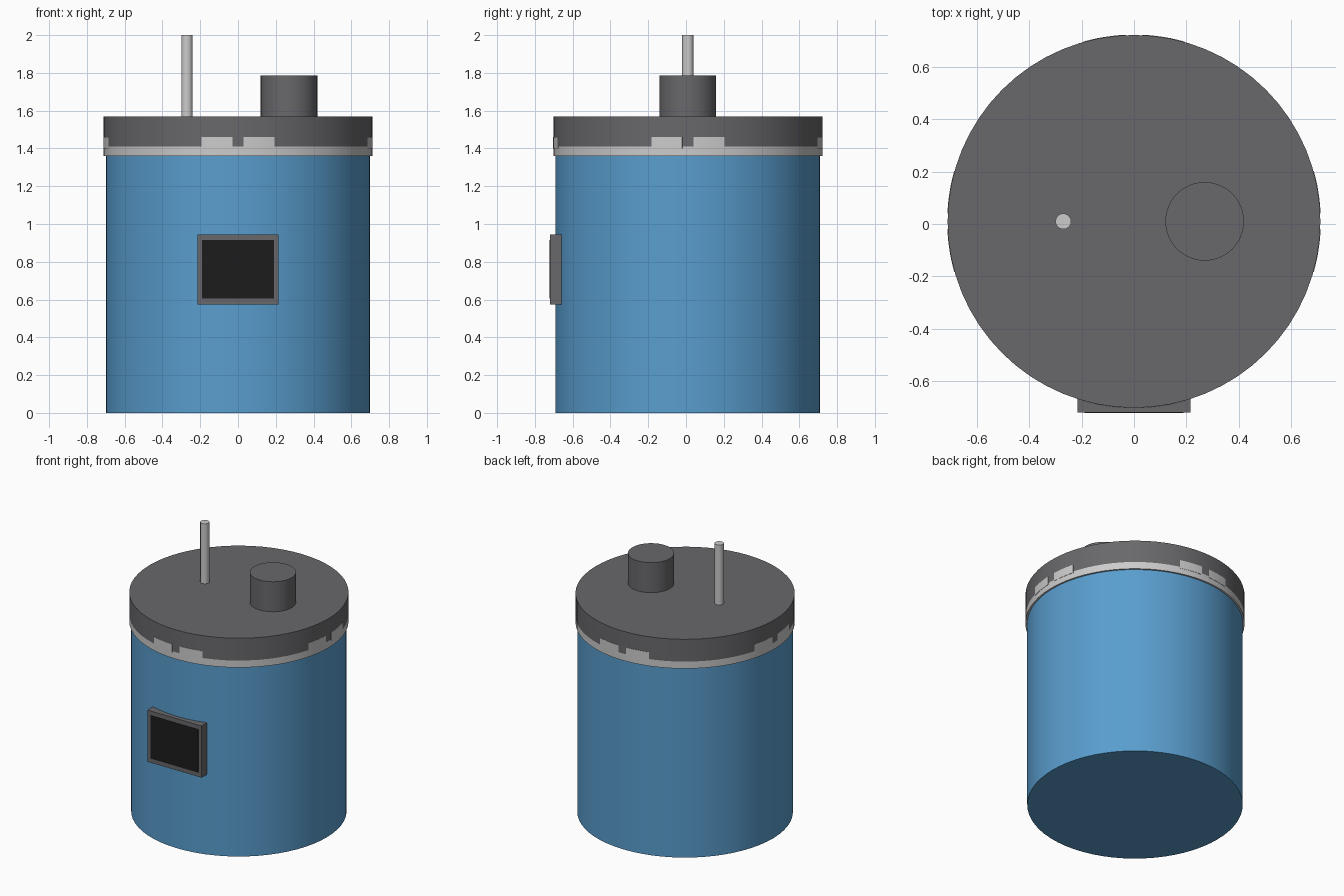
import bpy, bmesh, math

if "Cube" in bpy.data.objects:
    bpy.data.objects.remove(bpy.data.objects["Cube"])

CY = 0.01  # shared axis of all round parts


def material(name, rgb):
    m = bpy.data.materials.new(name)
    m.diffuse_color = (*rgb, 1)
    m.use_nodes = True
    m.node_tree.nodes["Principled BSDF"].inputs["Base Color"].default_value = m.diffuse_color
    return m


blue = material("blue_paint", (0.10, 0.34, 0.62))
dark = material("dark_grey", (0.14, 0.14, 0.15))
light = material("light_grey", (0.55, 0.55, 0.53))
black = material("black_glass", (0.012, 0.012, 0.012))


def cylinder(name, x, radius, z0, z1, mat, sides=64):
    bpy.ops.mesh.primitive_cylinder_add(vertices=sides, radius=radius, depth=z1 - z0,
                                        location=(x, CY, (z0 + z1) / 2))
    ob = bpy.context.object
    ob.name = name
    ob.data.materials.append(mat)
    bpy.ops.object.shade_smooth_by_angle(angle=math.radians(30))
    return ob


def box(name, lo, hi, mat):
    bpy.ops.mesh.primitive_cube_add(size=1, location=[(a + b) / 2 for a, b in zip(lo, hi)])
    ob = bpy.context.object
    ob.name = name
    ob.scale = [b - a for a, b in zip(lo, hi)]
    bpy.ops.object.transform_apply(location=False, rotation=False, scale=True)
    ob.data.materials.append(mat)
    return ob


def arc_tab(name, a0, a1, z0, z1, r0, r1, mat, steps=6):
    """Curved block on the rim between two angles in degrees."""
    bm = bmesh.new()
    rows = []
    for i in range(steps + 1):
        a = math.radians(a0 + (a1 - a0) * i / steps)
        c, s = math.cos(a), math.sin(a)
        rows.append([bm.verts.new((r * c, r * s + CY, z))
                     for r, z in ((r0, z0), (r1, z0), (r1, z1), (r0, z1))])
    for p, q in zip(rows, rows[1:]):
        for k in range(4):
            n = (k + 1) % 4
            bm.faces.new((p[k], p[n], q[n], q[k]))
    bm.faces.new(rows[0])
    bm.faces.new(rows[-1])
    bmesh.ops.recalc_face_normals(bm, faces=bm.faces)
    me = bpy.data.meshes.new(name)
    bm.to_mesh(me)
    bm.free()
    me.materials.append(mat)
    bpy.context.collection.objects.link(bpy.data.objects.new(name, me))


# Drum body, sealing ring and lid
cylinder("drum_body", 0, 0.70, 0, 1.40, blue)
cylinder("seal_ring", 0, 0.712, 1.36, 1.41, light)
cylinder("lid", 0, 0.712, 1.41, 1.57, dark)

# Pairs of light tabs rising from the ring, flush with the lid
for side in range(4):
    for sign in (-1, 1):
        a = 90 * side
        arc_tab(f"ring_tab_{side}_{'left' if sign < 0 else 'right'}",
                a + sign * 2.4, a + sign * 15.7, 1.40, 1.46, 0.70, 0.7135, light)

# Knob and rod on the lid
cylinder("lid_knob", 0.27, 0.15, 1.56, 1.785, dark, 48)
cylinder("antenna_rod", -0.27, 0.03, 1.56, 2.0, light, 24)

# Display on the front
box("display_frame", (-0.215, -0.72, 0.575), (0.215, -0.66, 0.945), dark)
box("display_screen", (-0.19, -0.722, 0.605), (0.19, -0.70, 0.915), black)
